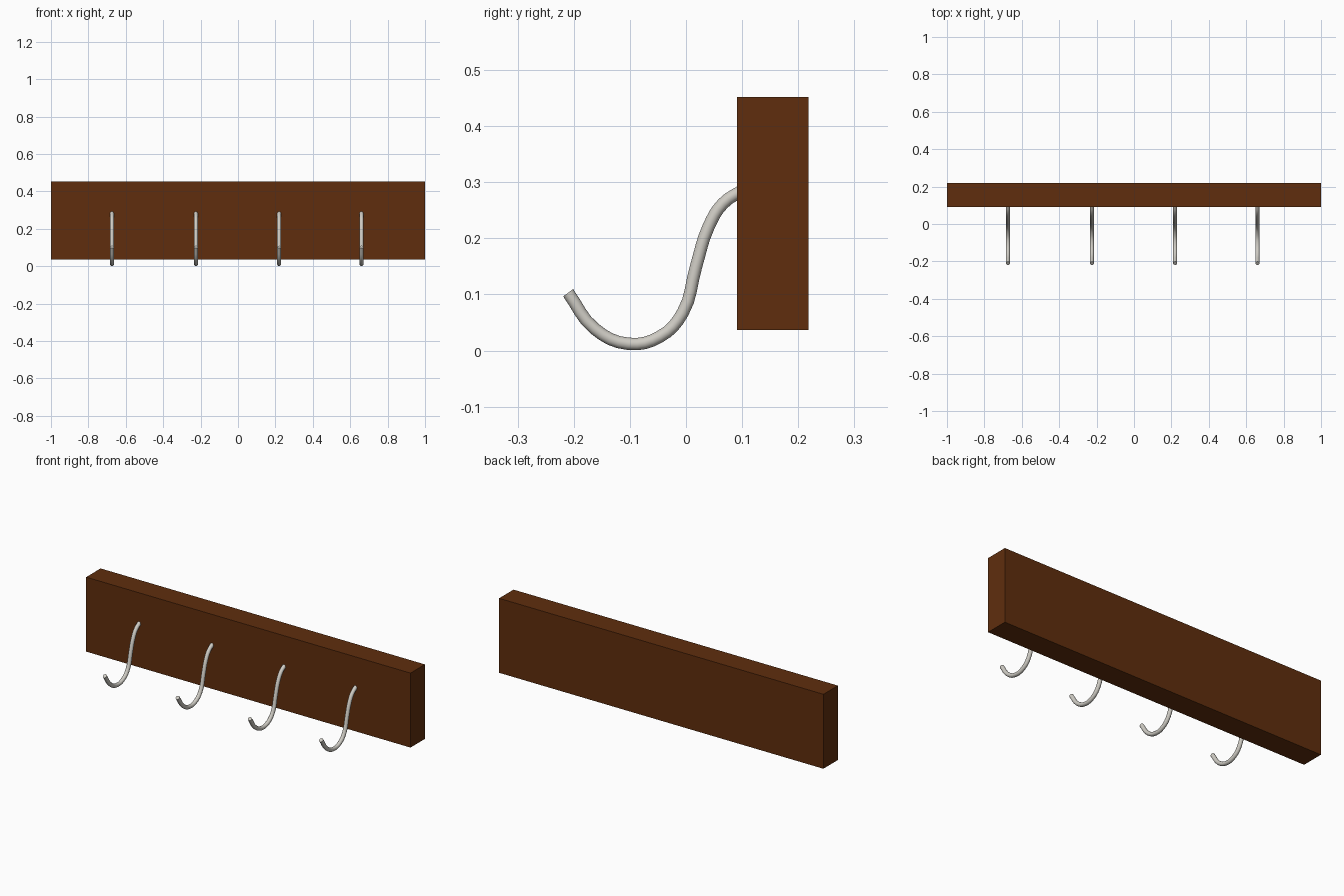
import bpy

old = bpy.data.objects.get("Cube")
if old:
    bpy.data.objects.remove(old, do_unlink=True)


def make_material(name, rgb, roughness):
    mat = bpy.data.materials.new(name)
    mat.use_nodes = True
    mat.diffuse_color = (*rgb, 1)
    shader = next(n for n in mat.node_tree.nodes if n.type == 'BSDF_PRINCIPLED')
    shader.inputs["Base Color"].default_value = (*rgb, 1)
    shader.inputs["Roughness"].default_value = roughness
    return mat


wood = make_material("brown wood", (0.115, 0.027, 0.004), 0.6)
metal = make_material("pale metal", (0.62, 0.60, 0.55), 0.4)

# Board: a plain sharp-edged slab
Y0, Y1, Z0, Z1 = 0.091, 0.218, 0.037, 0.452
bpy.ops.mesh.primitive_cube_add(size=1, location=(0, (Y0 + Y1) / 2, (Z0 + Z1) / 2))
board = bpy.context.object
board.name = "board"
board.scale = (2, Y1 - Y0, Z1 - Z0)
bpy.ops.object.transform_apply(location=False, rotation=False, scale=True)
board.data.materials.append(wood)

# Hook: round wire swept along an S-shaped path (y, z), rooted in the board
path = [(-0.21, 0.103), (-0.163, 0.039), (-0.103, 0.012), (-0.046, 0.025),
        (-0.006, 0.067), (0.018, 0.15), (0.04, 0.22), (0.066, 0.262), (0.105, 0.288)]
curve = bpy.data.curves.new("hook_path", 'CURVE')
curve.dimensions = '3D'
curve.resolution_u = 4
curve.bevel_depth = 0.011
curve.bevel_resolution = 4
curve.use_fill_caps = True
spline = curve.splines.new('BEZIER')
spline.bezier_points.add(len(path) - 1)
for point, (y, z) in zip(spline.bezier_points, path):
    point.co = (0, y, z)
    point.handle_left_type = point.handle_right_type = 'AUTO'

first = bpy.data.objects.new("hook_path", curve)
bpy.context.collection.objects.link(first)
depsgraph = bpy.context.evaluated_depsgraph_get()
hook_mesh = bpy.data.meshes.new_from_object(first.evaluated_get(depsgraph))
hook_mesh.name = "hook"
hook_mesh.materials.clear()
hook_mesh.materials.append(metal)
bpy.data.objects.remove(first, do_unlink=True)

# Four hooks along the board
for i, x in enumerate((-0.674, -0.225, 0.22, 0.66), 1):
    hook = bpy.data.objects.new(f"hook_{i}", hook_mesh)
    hook.location.x = x
    bpy.context.collection.objects.link(hook)

# Smooth wire with crisp cut ends
bpy.ops.object.select_all(action='DESELECT')
hook.select_set(True)
bpy.context.view_layer.objects.active = hook
bpy.ops.object.shade_smooth_by_angle(angle=0.7)
